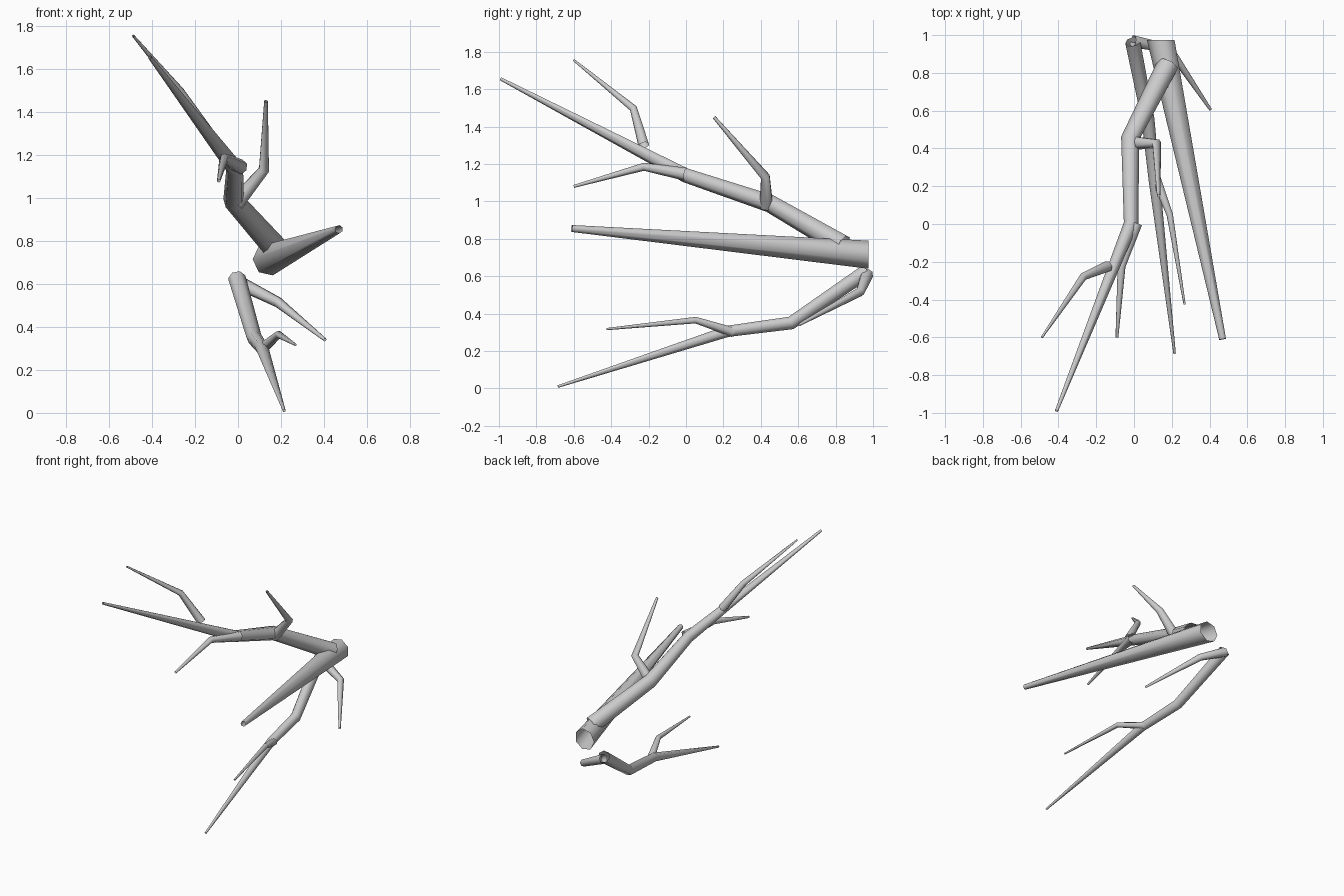
import bpy, bmesh, math
from mathutils import Vector

cube = bpy.data.objects.get("Cube")
if cube:
    bpy.data.objects.remove(cube, do_unlink=True)

bark = bpy.data.materials.new("pale grey bark")
bark.use_nodes = True
bark.diffuse_color = (0.6, 0.6, 0.6, 1)
bark.node_tree.nodes["Principled BSDF"].inputs["Base Color"].default_value = (0.6, 0.6, 0.6, 1)

SIDES = 7


def branch(name, path, first_normal=None):
    """Open tapered tube through (x, y, z, radius) points, mitred at each bend."""
    pts = [Vector(p[:3]) for p in path]
    bm = bmesh.new()
    rings = []
    side = None
    for i, p in enumerate(pts):
        before = (p - pts[i - 1]).normalized() if i else None
        after = (pts[i + 1] - p).normalized() if i + 1 < len(pts) else None
        t = ((before or after) + (after or before)).normalized()
        if first_normal and i == 0:
            t = Vector(first_normal)
        # carry the ring orientation along the path
        if side is None:
            side = t.cross(Vector((0, 0, 1)))
        side = (side - t * side.dot(t)).normalized()
        up = side.cross(t)
        ring = []
        for k in range(SIDES):
            a = math.tau * k / SIDES
            ring.append(bm.verts.new(p + path[i][3] * (side * math.cos(a) + up * math.sin(a))))
        rings.append(ring)
    for lo, hi in zip(rings, rings[1:]):
        for k in range(SIDES):
            n = (k + 1) % SIDES
            bm.faces.new((lo[k], lo[n], hi[n], hi[k]))
    bmesh.ops.recalc_face_normals(bm, faces=bm.faces)
    # an open tube has no inside, so check the side against the path
    f = bm.faces[0]
    axis = (pts[0] + pts[1]) / 2
    if f.normal.dot(f.calc_center_median() - axis) < 0:
        bmesh.ops.reverse_faces(bm, faces=bm.faces)
    mesh = bpy.data.meshes.new(name)
    bm.to_mesh(mesh)
    bm.free()
    mesh.materials.append(bark)
    for poly in mesh.polygons:
        poly.use_smooth = True
    obj = bpy.data.objects.new(name, mesh)
    bpy.context.collection.objects.link(obj)
    return obj


# main stem, cut square at the back
branch("main_stem", [(0.145, 0.975, 0.715, 0.077), (0.47, -0.61, 0.855, 0.019)], (0, -1, 0))

# upper limb and its twigs
branch("upper_limb", [(0.18, 0.84, 0.765, 0.06), (-0.02, 0.45, 0.99, 0.05),
                      (-0.015, 0.0, 1.14, 0.04), (-0.41, -0.99, 1.655, 0.009)])
branch("upper_high_twig", [(-0.14, -0.225, 1.30, 0.03), (-0.27, -0.28, 1.495, 0.021),
                           (-0.488, -0.60, 1.755, 0.006)])
branch("upper_low_twig", [(0.01, 0.0, 1.145, 0.036), (-0.065, -0.225, 1.185, 0.022),
                          (-0.09, -0.60, 1.08, 0.008)])
branch("upper_rising_twig", [(-0.01, 0.43, 0.975, 0.038), (0.12, 0.425, 1.13, 0.026),
                             (0.13, 0.15, 1.45, 0.009)])

# lower limb and its twigs
branch("lower_limb", [(-0.005, 0.965, 0.625, 0.042), (0.075, 0.56, 0.35, 0.036),
                      (0.11, 0.22, 0.305, 0.031), (0.215, -0.685, 0.01, 0.007)])
branch("lower_front_twig", [(0.115, 0.25, 0.30, 0.027), (0.19, 0.05, 0.365, 0.018),
                            (0.268, -0.425, 0.317, 0.006)])
branch("lower_back_twig", [(-0.005, 0.968, 0.61, 0.034), (0.185, 0.93, 0.515, 0.025),
                           (0.405, 0.605, 0.34, 0.008)])
